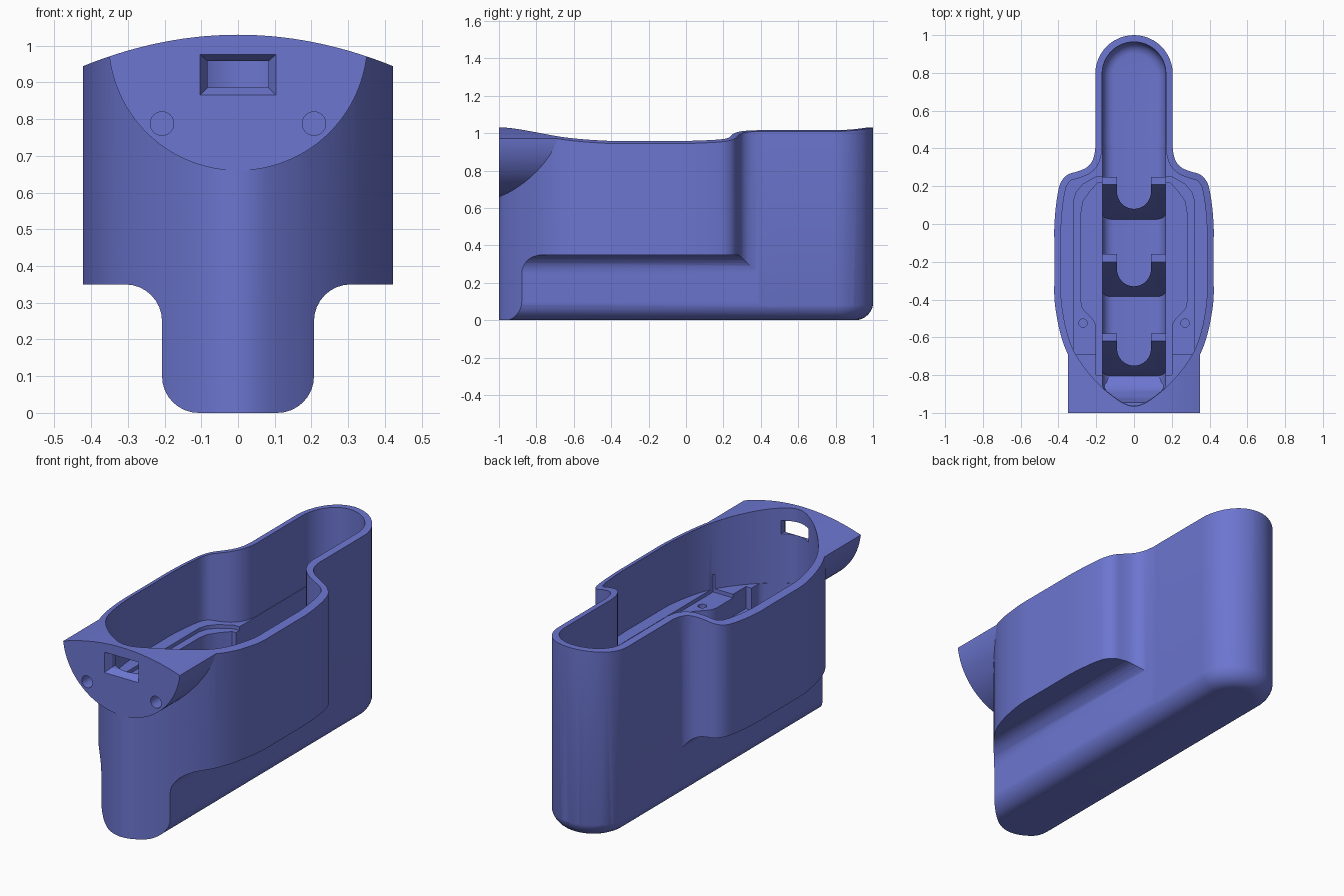
import bpy, bmesh
from math import sin, cos, pi, sqrt, radians
from mathutils import Vector

if "Cube" in bpy.data.objects:
    bpy.data.objects.remove(bpy.data.objects["Cube"])

blue = bpy.data.materials.new("periwinkle_blue")
blue.diffuse_color = (0.150, 0.181, 0.631, 1)
blue.use_nodes = True
blue.node_tree.nodes["Principled BSDF"].inputs["Base Color"].default_value = blue.diffuse_color


def loft(name, rings):
    """Closed solid through a list of rings of 3D points."""
    bm = bmesh.new()
    rows = [[bm.verts.new(p) for p in ring] for ring in rings]
    n = len(rows[0])
    for a, b in zip(rows, rows[1:]):
        for i in range(n):
            j = (i + 1) % n
            bm.faces.new((a[i], a[j], b[j], b[i]))
    bm.faces.new(rows[0])
    bm.faces.new(rows[-1])
    bmesh.ops.recalc_face_normals(bm, faces=bm.faces)
    mesh = bpy.data.meshes.new(name)
    bm.to_mesh(mesh)
    bm.free()
    mesh.materials.append(blue)
    ob = bpy.data.objects.new(name, mesh)
    bpy.context.collection.objects.link(ob)
    return ob


def prism(name, pts, axis, lo, hi):
    """Extrude a 2D outline along x, y or z."""
    place = {"x": lambda u, v, w: (w, u, v),
             "y": lambda u, v, w: (u, w, v),
             "z": lambda u, v, w: (u, v, w)}[axis]
    return loft(name, [[place(u, v, w) for u, v in pts] for w in (lo, hi)])


def combine(ob, tool, op):
    """Apply a boolean and discard the tool."""
    mod = ob.modifiers.new("cut", "BOOLEAN")
    mod.operation, mod.object, mod.solver = op, tool, "EXACT"
    dg = bpy.context.evaluated_depsgraph_get()
    dg.update()
    mesh = bpy.data.meshes.new_from_object(ob.evaluated_get(dg))
    ob.modifiers.clear()
    ob.data = mesh
    bpy.data.objects.remove(tool)


def circle(cx, cy, r, n=32):
    return [(cx + r * cos(2 * pi * i / n), cy + r * sin(2 * pi * i / n)) for i in range(n)]


def mirrored(half):
    """Full outline from a right half."""
    return half + [(-x, y) for x, y in reversed(half) if abs(x) > 1e-6]


def spline(pts, steps=4):
    """Smooth curve through the points."""
    p = [Vector(q) for q in pts]
    p = [Vector((-p[1].x, p[1].y))] + p + [2 * p[-1] - p[-2]]
    out = []
    for a, b, c, d in zip(p, p[1:], p[2:], p[3:]):
        for k in range(steps):
            t = k / steps
            q = 0.5 * (2 * b + (c - a) * t + (2 * a - 5 * b + 4 * c - d) * t * t
                       + (3 * b - a - 3 * c + d) * t ** 3)
            out.append((q.x, q.y))
    return out + [tuple(pts[-1])]


def inset(pts, d):
    """Move a counter-clockwise outline inwards."""
    out, n = [], len(pts)
    for i in range(n):
        a, b, c = (Vector(pts[(i + k) % n]) for k in (-1, 0, 1))
        e, f = (b - a).normalized(), (c - b).normalized()
        t = e + f
        t.normalize()
        k = d / max(0.5, t.dot(e))
        out.append((b.x - t.y * k, b.y + t.x * k))
    return out


# Plan outline: pointed bow, wide middle, narrow round-ended tail
BACK = 0.795
bow = [(0, -1), (.065, -.985), (.135, -.94), (.205, -.88), (.285, -.79), (.35, -.69),
       (.39, -.58), (.414, -.46), (.422, -.38), (.422, -.3), (.422, -.1), (.422, -.02),
       (.415, .08), (.402, .17), (.385, .225), (.35, .262), (.3, .278), (.25, .3),
       (.218, .34), (.205, .4), (.205, .46), (.205, .74), (.205, BACK)]
tail = [(.205 * cos(a * pi / 24), BACK + .205 * sin(a * pi / 24)) for a in range(1, 12)]
plan = mirrored(spline(bow) + tail + [(0, BACK + .205)])

# Keel mould: rounded bottom, narrow keel, flare up to the wide hull
levels = []
for i in range(9):
    a = i * pi / 16
    levels.append((.107 + .1 * sin(a), .1 * (1 - cos(a))))
for i in range(9):
    a = i * pi / 16
    levels.append((.307 - .1 * cos(a), .25 + .1 * sin(a)))
levels += [(.6, .35), (.6, 1.3)]


def keel_ring(w, z):
    arc = [(w * cos(k * pi / 24), BACK + w * sin(k * pi / 24), z) for k in range(25)]
    return [(w, -1.3, z)] + arc + [(-w, -1.3, z)]


hull = loft("hull", [keel_ring(w, z) for w, z in levels])
combine(hull, prism("plan_tool", plan, "z", -.1, 1.25), "INTERSECT")

# Front boss: half-round nose merged into the bow
combine(hull, prism("boss", circle(0, 1.013, .353, 96), "y", -1, -.69), "UNION")

# Crowned top across the whole hull
crown = [(.6 - .03 * i, 1.03 - .48 * (.6 - .03 * i) ** 2) for i in range(41)]
combine(hull, prism("crown_tool", [(-.6, -.1), (.6, -.1)] + crown, "y", -1.2, 1.2), "INTERSECT")

# Main cavity inside the wall, with its upper ledge
inner = inset(plan, .036)
combine(hull, prism("cavity", inner, "z", .62, 1.3), "DIFFERENCE")

# Shallow seat, then the deeper well that leaves the screw lugs
seat = [(0, -.69), (.32, -.69), (.32, .12), (.305, .17), (.27, .21), (.2, .25), (0, .25)]
combine(hull, prism("seat_cut", mirrored(seat), "z", .6, .7), "DIFFERENCE")
well = [(0, -.8), (.2, -.8), (.2, -.55), (.207, -.52), (.225, -.495), (.262, -.46), (.275, -.44),
        (.28, -.41), (.28, .06), (.27, .12), (.235, .17), (.19, .22), (0, .22)]
combine(hull, prism("well_cut", mirrored(well), "z", .5, .71), "DIFFERENCE")

# Long slot down into the keel, with a filleted floor
slot = inset([(max(-.169, min(.169, x)), y) for x, y in inner], .002)
rings = []
for i in range(7):
    a = i * pi / 12
    d = .06 * (1 - sin(a))
    rings.append([(x, y, .045 + .06 * (1 - cos(a))) for x, y in inset(slot, d)])
rings.append([(x, y, .65) for x, y in slot])
combine(hull, loft("slot_cut", rings), "DIFFERENCE")

# Tapered port through the boss


def port_ring(w, lo, hi, y):
    return [(-w, y, lo), (w, y, lo), (w, y, hi), (-w, y, hi)]


combine(hull, loft("port_cut", [port_ring(.109, .86, .982, -1.01), port_ring(.083, .886, .958, -.965),
                                port_ring(.083, .886, .958, -.84)]), "DIFFERENCE")

# Screw holes in the boss face and the lugs
for s in (-1, 1):
    combine(hull, prism("boss_hole", circle(s * .207, .788, .032), "y", -1.01, -.9), "DIFFERENCE")
    combine(hull, prism("lug_hole", circle(s * .27, -.525, .022, 24), "z", .5, .7), "DIFFERENCE")

# Wedge supports in the slot, each with a round-ended notch
parts = [hull]
for n, y in enumerate((.25, -.16, -.58)):
    side = [(y, .04), (y, .45), (y - .04, .45), (y - .225, .048), (y - .225, .04)]
    wedge = prism("wedge_support_%d" % (n + 1), side, "x", -.171, .171)
    cy = y - .08
    notch = [(.09, y + .05)] + [(.09 * cos(k * pi / 16), cy - .09 * sin(k * pi / 16))
                                for k in range(17)] + [(-.09, y + .05)]
    combine(wedge, prism("notch", notch, "z", 0, .6), "DIFFERENCE")
    parts.append(wedge)

# Sloped fill at the bow end of the slot
fill = [(-1, .04), (-.8, .04), (-.8, .048), (-.84, .06), (-.88, .095), (-.92, .17), (-.945, .28), (-1, .28)]
ramp = prism("bow_fill", fill, "x", -.171, .171)
combine(ramp, prism("trim", inset(plan, .02), "z", 0, .6), "INTERSECT")
parts.append(ramp)

# Smooth curved walls, keep edges crisp
bpy.ops.object.select_all(action="DESELECT")
for ob in parts:
    ob.select_set(True)
bpy.context.view_layer.objects.active = hull
bpy.ops.object.shade_smooth_by_angle(angle=radians(28))
